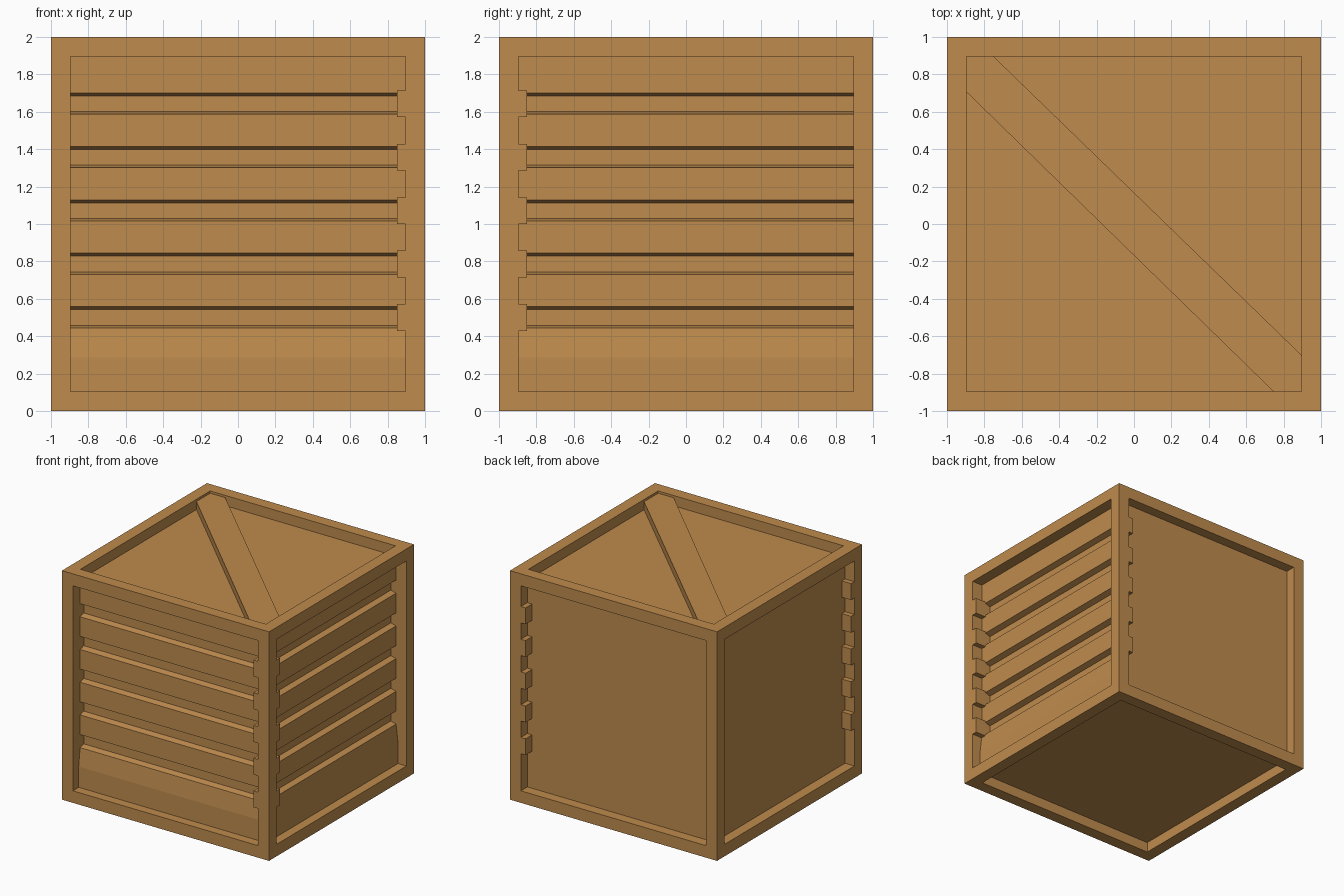
import bpy, bmesh, math
from mathutils import Vector

if "Cube" in bpy.data.objects:
    bpy.data.objects.remove(bpy.data.objects["Cube"])

RIM = 0.895      # inner edge of the frame openings
PANEL = 0.91     # distance of the plain panels from the centre
FLOOR = 0.85     # distance of the groove floors from the centre
ROWS = [(3.5 + 2 * i) / 7 for i in range(5)]   # groove heights

wood = bpy.data.materials.new("wood")
wood.diffuse_color = (0.52, 0.26, 0.075, 1)
wood.use_nodes = True
wood.node_tree.nodes["Principled BSDF"].inputs["Base Color"].default_value = wood.diffuse_color


def finish(name, bm):
    mesh = bpy.data.meshes.new(name)
    bm.to_mesh(mesh)
    bm.free()
    mesh.materials.append(wood)
    ob = bpy.data.objects.new(name, mesh)
    bpy.context.collection.objects.link(ob)
    return ob


def add_box(bm, lo, hi):
    lo, hi = Vector(lo), Vector(hi)
    verts = bmesh.ops.create_cube(bm, size=1)["verts"]
    for v in verts:
        v.co = (lo + hi) / 2 + v.co * (hi - lo)


# Crate body: cube with every side inset and sunk, open behind the grooved sides
bm = bmesh.new()
add_box(bm, (-1, -1, 0), (1, 1, 2))
bm.normal_update()
sides = bm.faces[:]
bmesh.ops.inset_individual(bm, faces=sides, thickness=1 - RIM, use_even_offset=True)
sunk = bmesh.ops.extrude_discrete_faces(bm, faces=sides)["faces"]
bm.normal_update()
grooved = []
for f in sunk:
    n = f.normal.copy()
    is_grooved = n.y < -0.9 or n.x > 0.9
    bmesh.ops.translate(bm, verts=f.verts[:], vec=-n * (1 - (FLOOR if is_grooved else PANEL)))
    if is_grooved:
        grooved.append(f)
bmesh.ops.delete(bm, geom=grooved, context='FACES_ONLY')
finish("crate_body", bm)

# Grooved boarding: stepped profile swept across the front, repeated on the right
profile = [(0.92, 1 - RIM), (0.92, 2 / 7)]
for z in ROWS:
    profile += [(0.90, z - 0.056), (FLOOR, z - 0.042), (FLOOR, z + 0.042), (0.90, z + 0.058)]
profile.append((0.90, 1 + RIM))
bm = bmesh.new()
rows = [[bm.verts.new((x, -d, z)) for x in (-RIM, RIM)] for d, z in profile]
for a, b in zip(rows, rows[1:]):
    bm.faces.new((a[0], a[1], b[1], b[0]))
front = finish("front_boarding", bm)
right = bpy.data.objects.new("right_boarding", front.data)
right.rotation_euler.z = math.pi / 2
bpy.context.collection.objects.link(right)

# Board ends showing beside the posts at each groove
bm = bmesh.new()
for z in ROWS:
    z0, z1 = z - 1 / 14, z + 1 / 14
    add_box(bm, (FLOOR, -1, z0), (RIM, -FLOOR, z1))      # front side
    add_box(bm, (FLOOR, -RIM, z0), (1, -FLOOR, z1))      # right side
    add_box(bm, (FLOOR, RIM, z0), (RIM, 1, z1))          # back side
    add_box(bm, (-1, -RIM, z0), (-RIM, -FLOOR, z1))      # left side
finish("board_ends", bm)

# Diagonal brace on the lid
bm = bmesh.new()
outline = [(-RIM, RIM), (-RIM, 0.705), (0.745, -RIM), (RIM, -RIM), (RIM, -0.7), (-0.75, RIM)]
base = bm.faces.new([bm.verts.new((x, y, 1.90)) for x, y in outline])
top = bmesh.ops.extrude_face_region(bm, geom=[base])["geom"]
bmesh.ops.translate(bm, verts=[v for v in top if isinstance(v, bmesh.types.BMVert)], vec=(0, 0, 0.08))
bmesh.ops.recalc_face_normals(bm, faces=bm.faces[:])
finish("lid_brace", bm)
